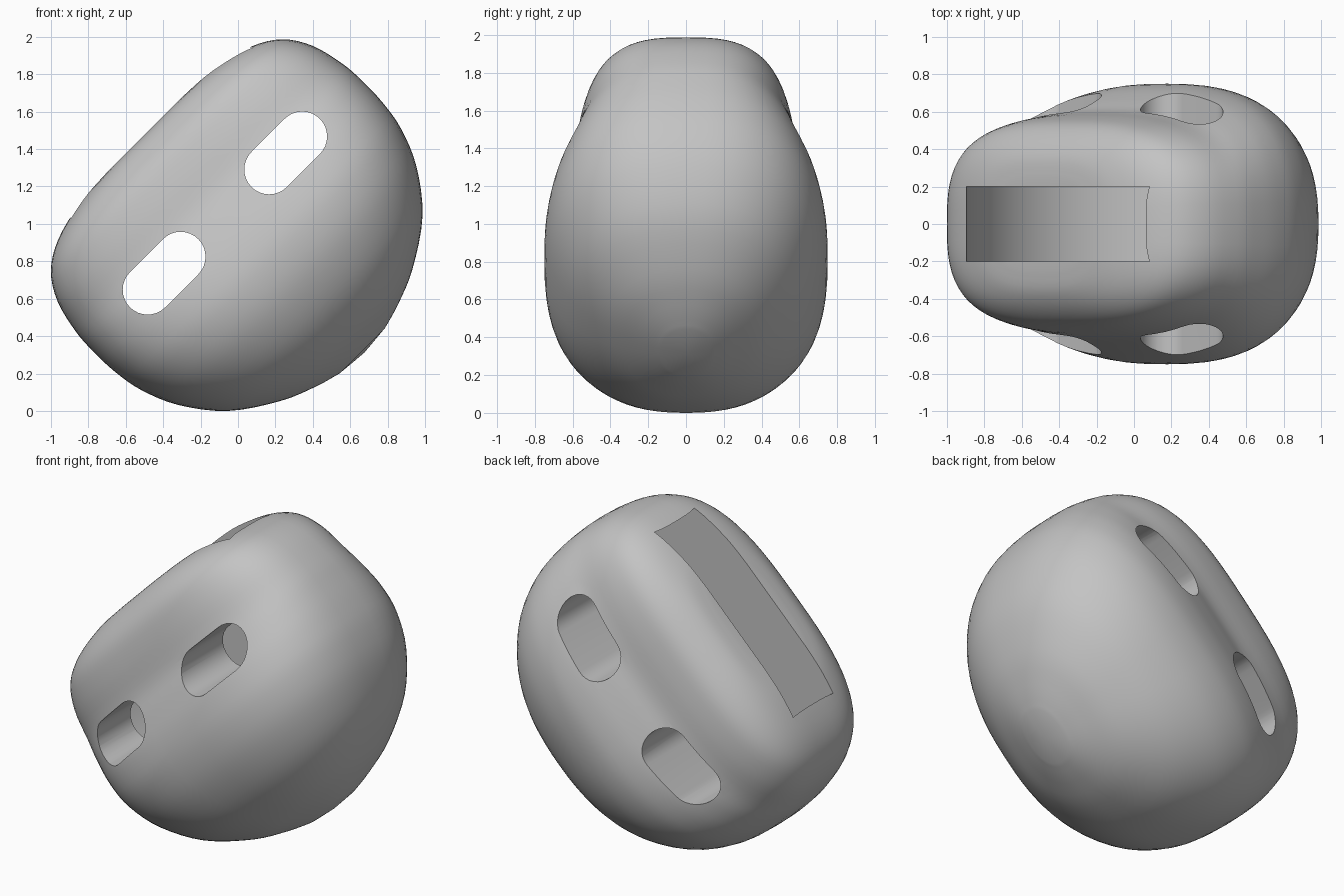
import bpy, bmesh, math

old = bpy.data.objects.get("Cube")
if old:
    bpy.data.objects.remove(old, do_unlink=True)

grey = bpy.data.materials.new("plain_grey")
grey.use_nodes = True
colour = (0.55, 0.55, 0.55, 1)
grey.diffuse_color = colour
grey.node_tree.nodes["Principled BSDF"].inputs["Base Color"].default_value = colour
R2 = math.sqrt(2)


def tilt(u, w, y):
    """Tilted body frame (u along the long axis, w towards the flat side) to world."""
    return ((u - w) / R2, y, 1 + (u + w) / R2)


def make_object(name, bm):
    bmesh.ops.recalc_face_normals(bm, faces=bm.faces)
    mesh = bpy.data.meshes.new(name)
    bm.to_mesh(mesh)
    bm.free()
    mesh.materials.append(grey)
    obj = bpy.data.objects.new(name, mesh)
    bpy.context.collection.objects.link(obj)
    return obj


def spline(a, b, c, d, t):
    return 0.5 * (2 * b + (c - a) * t + (2 * a - 5 * b + 4 * c - d) * t * t
                  + (3 * b - a - 3 * c + d) * t ** 3)


# Body: superellipse rings (height, half length, half thickness) lofted along w
levels = [(-.94, .17, .13), (-.90, .31, .25), (-.82, .50, .42), (-.66, .735, .60),
          (-.45, .90, .715), (-.25, .985, .75), (-.08, 1.015, .725), (.08, 1.02, .665),
          (.22, 1.01, .605), (.40, .965, .575), (.54, .875, .535), (.63, .73, .46),
          (.685, .52, .36), (.70, .36, .25)]
fine, steps, sides = [], 4, 72
for i in range(len(levels) - 1):
    q = [levels[min(max(i + k, 0), len(levels) - 1)] for k in (-1, 0, 1, 2)]
    for s in range(steps):
        fine.append([spline(*p, s / steps) for p in zip(*q)])
fine.append(levels[-1])

bm = bmesh.new()
rings = []
for w, a, b in fine:
    power = 2 / (2.7 + 0.45 * w)
    ring = []
    for k in range(sides):
        t = math.tau * k / sides
        c, s = math.cos(t), math.sin(t)
        u = math.copysign(abs(c) ** power, c) * a
        y = math.copysign(abs(s) ** power, s) * b
        ring.append(bm.verts.new(tilt(u, w, y)))
    rings.append(ring)
for low, high in zip(rings, rings[1:]):
    for k in range(sides):
        n = (k + 1) % sides
        bm.faces.new((low[k], low[n], high[n], high[k]))
for ring, w in ((rings[0], -.955), (rings[-1], .70)):
    pole = bm.verts.new(tilt(0, w, 0))
    for k in range(sides):
        bm.faces.new((ring[k], ring[(k + 1) % sides], pole))
body = make_object("rounded_body", bm)


def prism(name, outline, half):
    """Outline of (x, z) points extruded through y."""
    bm = bmesh.new()
    face = bm.faces.new([bm.verts.new((x, -half, z)) for x, z in outline])
    moved = bmesh.ops.extrude_face_region(bm, geom=[face])["geom"]
    bmesh.ops.translate(bm, vec=(0, 2 * half, 0),
                        verts=[v for v in moved if isinstance(v, bmesh.types.BMVert)])
    return make_object(name, bm)


def capsule(cx, cz, half_run, radius, n=16):
    """Rounded slot outline leaning at 45 degrees."""
    points = []
    for side in (1, -1):
        for k in range(n + 1):
            t = math.pi * (k / n - 0.25) + (0 if side > 0 else math.pi)
            points.append((cx + side * half_run / R2 + radius * math.cos(t),
                           cz + side * half_run / R2 + radius * math.sin(t)))
    return points


# Cutters: round inner chamber open on the flat side, and two through slots
circle = [(.02 + .915 * math.cos(math.tau * k / 72),
           1.045 + .915 * math.sin(math.tau * k / 72)) for k in range(72)]
cutters = [prism("chamber_cutter", circle, .2),
           prism("lower_slot_cutter", capsule(-.395, .75, .125, .133), 1.2),
           prism("upper_slot_cutter", capsule(.255, 1.393, .125, .133), 1.2)]

bpy.ops.object.select_all(action='DESELECT')
bpy.context.view_layer.objects.active = body
body.select_set(True)
for cutter in cutters:
    cutter.hide_render = True
    mod = body.modifiers.new(cutter.name, 'BOOLEAN')
    mod.operation = 'DIFFERENCE'
    mod.solver = 'EXACT'
    mod.object = cutter
    bpy.ops.object.modifier_apply(modifier=mod.name)
    bpy.data.objects.remove(cutter, do_unlink=True)

# Stand on the ground and shade smooth with sharp cut edges
lowest = min(v.co.z for v in body.data.vertices)
for v in body.data.vertices:
    v.co.z -= lowest
bpy.ops.object.shade_smooth_by_angle(angle=math.radians(32))
